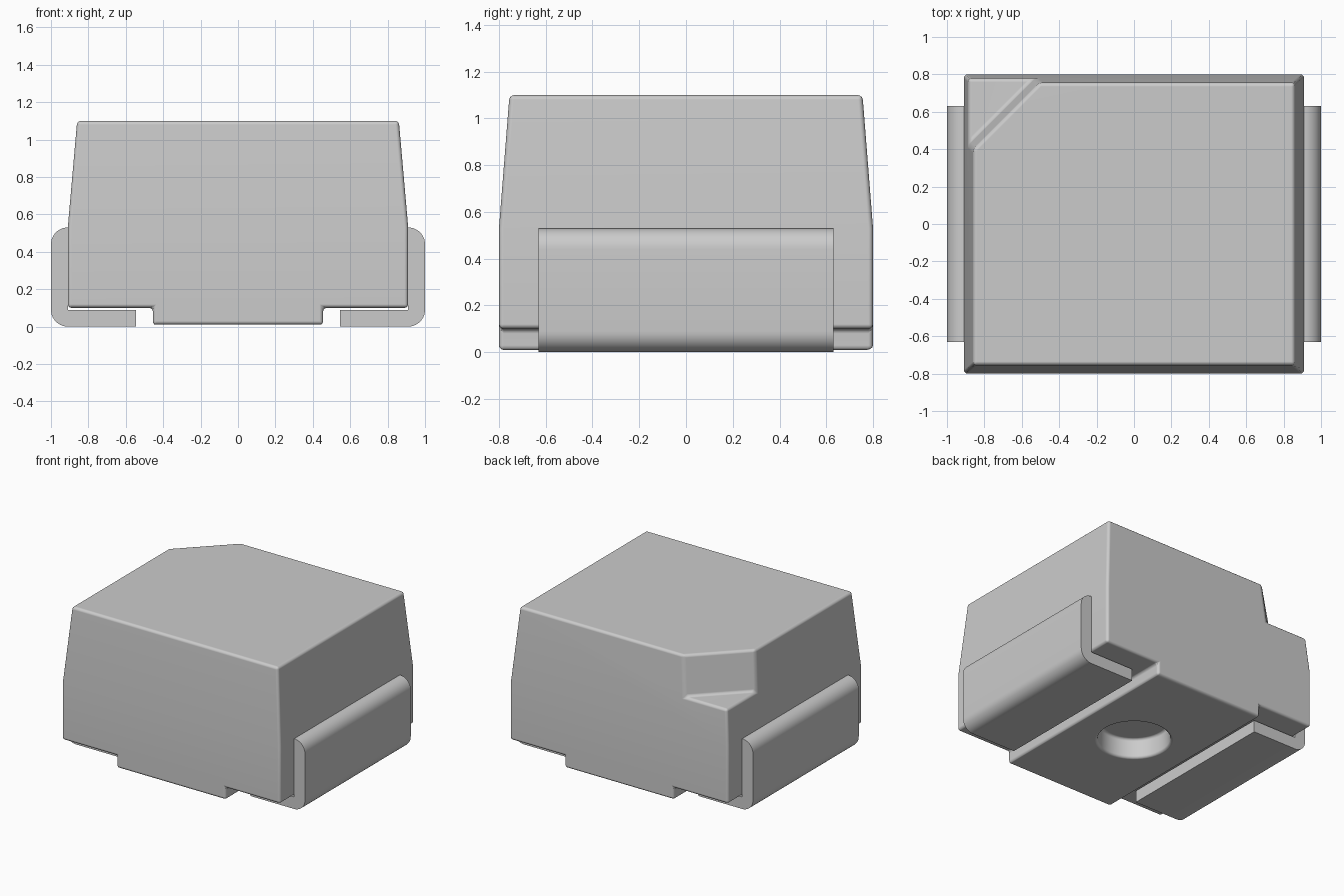
import bpy, bmesh, math
from mathutils import Vector

cube = bpy.data.objects.get("Cube")
if cube:
    bpy.data.objects.remove(cube, do_unlink=True)

grey = bpy.data.materials.new("light_grey")
grey.use_nodes = True
grey.diffuse_color = (0.6, 0.6, 0.6, 1)
grey.node_tree.nodes["Principled BSDF"].inputs["Base Color"].default_value = (0.6, 0.6, 0.6, 1)


def finish(bm, name):
    """Turn a bmesh into a linked object with the grey material."""
    bmesh.ops.recalc_face_normals(bm, faces=bm.faces)
    me = bpy.data.meshes.new(name)
    bm.to_mesh(me)
    bm.free()
    me.materials.append(grey)
    ob = bpy.data.objects.new(name, me)
    bpy.context.collection.objects.link(ob)
    return ob


def loft(bottom, top):
    """Closed solid between two matching rings of points."""
    bm = bmesh.new()
    a = [bm.verts.new(p) for p in bottom]
    b = [bm.verts.new(p) for p in top]
    bm.faces.new(a)
    bm.faces.new(b)
    for i in range(len(a)):
        j = (i + 1) % len(a)
        bm.faces.new((a[i], a[j], b[j], b[i]))
    return bm


def extrude_y(profile, half):
    return loft([(x, -half, z) for x, z in profile], [(x, half, z) for x, z in profile])


def activate(ob):
    bpy.ops.object.select_all(action='DESELECT')
    ob.select_set(True)
    bpy.context.view_layer.objects.active = ob


# Housing: stepped profile with a foot, upper part drafted inward
KINK, TOP = 0.53, 1.10
half_profile = [(0.455, 0.01), (0.455, 0.10), (0.91, 0.10), (0.91, KINK), (0.86, TOP)]
profile = half_profile + [(-x, z) for x, z in reversed(half_profile)]
bm = extrude_y(profile, 0.80)
bmesh.ops.bisect_plane(bm, geom=bm.verts[:] + bm.edges[:] + bm.faces[:],
                       plane_co=(0, 0, KINK), plane_no=(0, 0, 1), dist=1e-4)
for v in bm.verts:
    if v.co.z > 1:
        v.co.y *= 0.755 / 0.80
housing = finish(bm, "housing")

# Cutter for the chamfered corner notch, with a slightly sloped wall
def notch_ring(c, z):
    return [(1.11 - c, 1.11, z), (-1.1, 1.11, z), (-1.1, c - 1.1, z)]

notch = finish(loft(notch_ring(1.31, 0.80), notch_ring(1.243, 1.2)), "notch_cutter")

# Cutter for the round recess under the foot
def circle(r, z, n=48):
    return [(r * math.cos(2 * math.pi * i / n), r * math.sin(2 * math.pi * i / n), z)
            for i in range(n)]

recess = finish(loft(circle(0.25, -0.1), circle(0.245, 0.16)), "recess_cutter")

activate(housing)
for cutter in (notch, recess):
    cutter.hide_render = True
    mod = housing.modifiers.new("cut", 'BOOLEAN')
    mod.operation = 'DIFFERENCE'
    mod.solver = 'EXACT'
    mod.object = cutter
    bpy.ops.object.modifier_apply(modifier=mod.name)
    bpy.data.objects.remove(cutter, do_unlink=True)

# Small rounding on all hard edges
bevel = housing.modifiers.new("rounding", 'BEVEL')
bevel.width = 0.02
bevel.segments = 3
bevel.limit_method = 'ANGLE'
bevel.angle_limit = math.radians(30)
bpy.ops.object.modifier_apply(modifier=bevel.name)
bpy.ops.object.shade_smooth_by_angle(angle=math.radians(35))
housing.modifiers.new("flat_normals", 'WEIGHTED_NORMAL').keep_sharp = True


# Wrap-around terminals
def arc(cx, cz, r, a0, a1, n=10):
    return [(cx + r * math.cos(math.radians(a0 + (a1 - a0) * i / n)),
             cz + r * math.sin(math.radians(a0 + (a1 - a0) * i / n))) for i in range(n + 1)]

lead = ([(0.545, 0)] + arc(0.91, 0.09, 0.09, -90, 0) + arc(0.91, 0.44, 0.09, 0, 90)
        + [(0.85, 0.53), (0.85, 0.44), (0.91, 0.44), (0.91, 0.09), (0.545, 0.09)])
for side, name in ((1, "left_terminal"), (-1, "right_terminal")):
    ob = finish(extrude_y([(side * x, z) for x, z in lead], 0.63), name)
    activate(ob)
    bpy.ops.object.shade_smooth_by_angle(angle=math.radians(35))
